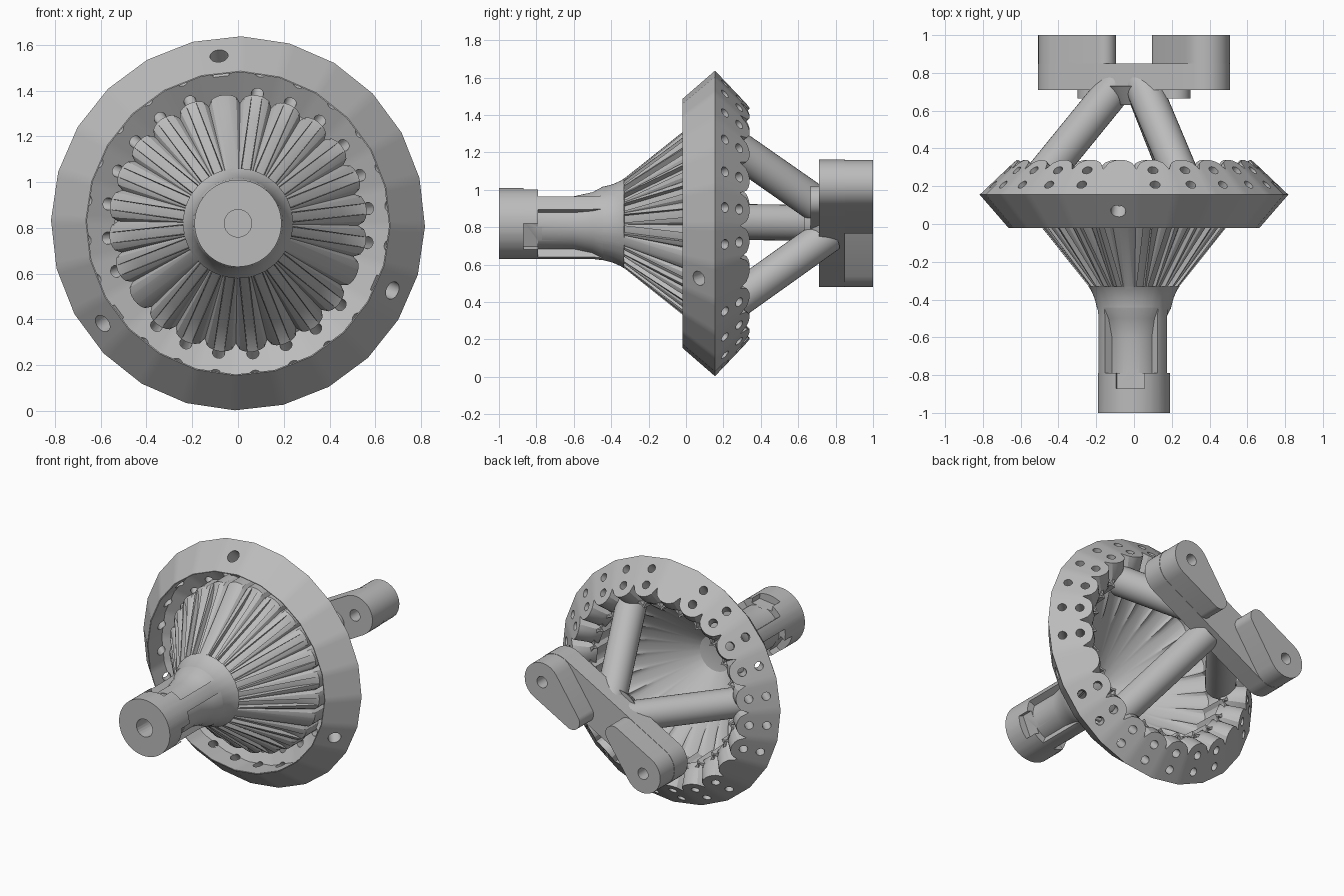
import bpy, bmesh
from math import sin, cos, pi, radians, sqrt, acos
from mathutils import Vector, Matrix

if bpy.data.objects.get("Cube"):
    bpy.data.objects.remove(bpy.data.objects["Cube"])

AXIS_Z = 0.82
SECTORS = 24
HALF = pi / SECTORS
FIRST = radians(8.5)          # middle of the first ring facet, clockwise from the top
MOUNTS = [radians(-6.5 + 120 * k) for k in range(3)]
LEGS = [radians(31 + 120 * k) for k in range(3)]
PLAIN = (7, 15, 23)           # sectors without small holes or grooves

grey = bpy.data.materials.new("plain_grey")
grey.use_nodes = True
grey.diffuse_color = (0.5, 0.5, 0.5, 1)
grey.node_tree.nodes["Principled BSDF"].inputs["Base Color"].default_value = (0.5, 0.5, 0.5, 1)


def at(a, r, y):
    """Point around the model's y axis."""
    return Vector((r * sin(a), y, AXIS_Z + r * cos(a)))


def finish(bm, name, smooth=True):
    bmesh.ops.remove_doubles(bm, verts=bm.verts, dist=1e-5)
    bmesh.ops.recalc_face_normals(bm, faces=bm.faces)
    mesh = bpy.data.meshes.new(name)
    bm.to_mesh(mesh)
    bm.free()
    obj = bpy.data.objects.new(name, mesh)
    bpy.context.collection.objects.link(obj)
    mesh.materials.append(grey)
    if smooth:
        shade(obj)
    return obj


def shade(obj):
    bpy.ops.object.select_all(action='DESELECT')
    obj.select_set(True)
    bpy.context.view_layer.objects.active = obj
    bpy.ops.object.shade_smooth_by_angle(angle=radians(28))


def skin(bm, columns, closed, wrap=True):
    """Join neighbouring columns of points, all around or as a capped arc."""
    cols = [[bm.verts.new(p) for p in c] for c in columns]
    n = len(cols[0])
    for c, d in zip(cols, cols[1:] + (cols[:1] if wrap else [])):
        for j in range(n if closed else n - 1):
            k = (j + 1) % n
            bm.faces.new((c[j], c[k], d[k], d[j]))
    if not wrap:
        bm.faces.new(cols[0])
        bm.faces.new(cols[-1])


def rod(bm, a, b, r1, r2=None, sides=24):
    d = b - a
    m = Matrix.Translation((a + b) / 2) @ d.to_track_quat('Z', 'Y').to_matrix().to_4x4()
    bmesh.ops.create_cone(bm, cap_ends=True, segments=sides, radius1=r1,
                          radius2=r1 if r2 is None else r2, depth=d.length, matrix=m)


def block(bm, ang, r, y, size):
    """Box whose local z points radially outward."""
    m = Matrix.Translation(at(ang, r, y)) @ Matrix.Rotation(ang, 4, 'Y') @ Matrix.Diagonal((*size, 1))
    bmesh.ops.create_cube(bm, size=1, matrix=m)


def carve(obj, bm, name):
    cutter = finish(bm, name, False)
    cutter.hide_render = True
    cutter.hide_viewport = True
    mod = obj.modifiers.new("cut", 'BOOLEAN')
    mod.operation = 'DIFFERENCE'
    mod.solver = 'EXACT'
    mod.use_self = True
    mod.object = cutter
    bpy.context.view_layer.update()
    dg = bpy.context.evaluated_depsgraph_get()
    result = bpy.data.meshes.new_from_object(obj.evaluated_get(dg))
    obj.modifiers.clear()
    obj.data = result
    bpy.data.objects.remove(cutter)


# Faceted ring with rounded tabs along its rear edge
columns = []
STEPS = 8
for s in range(SECTORS):
    mid = FIRST + s * 2 * HALF
    for i in range(STEPS):
        t = 2 * i / STEPS - 1
        f = cos(HALF) / cos(t * HALF)
        k = 0.05 * (1 - sqrt(1 - t * t))
        profile = [(-0.02, 0.665), (0.155, 0.817), (0.34 - k, 0.625 + k), (0.28 - k, 0.56 + k / 2),
                   (0.215, 0.525), (0.21, 0.525), (0.13, 0.662), (-0.02, 0.66)]
        columns.append([at(mid + t * HALF, r * f, y) for y, r in profile])
bm = bmesh.new()
skin(bm, columns, True)
ring = finish(bm, "faceted_ring", False)

# Two small holes per facet, and three large ones in the front slope
bm = bmesh.new()
for s in range(SECTORS):
    a = FIRST + s * 2 * HALF
    if s not in PLAIN:
        for y, r in ((0.21, 0.757), (0.285, 0.677)):
            rod(bm, at(a, r + 0.06, y + 0.06), at(a, r - 0.12, y - 0.12), 0.027, sides=16)
for a in MOUNTS:
    rod(bm, at(a, 0.79, 0.01), at(a, 0.66, 0.15), 0.04)
carve(ring, bm, "ring_hole_cutter")
shade(ring)

# Fluted cone and hub: y, radius, flute depth, groove depth
outer = [(-1, 0, 0, 0), (-1, .19, 0, 0), (-.5, .19, 0, 0), (-.44, .197, 0, 0), (-.39, .21, 0, 0),
         (-.35, .228, 0, 0), (-.332, .24, 0, 0), (-.33, .242, .008, .035), (-.02, .49, .03, .035),
         (.05, .55, .04, .02), (.07, .565, .04, 0), (.25, .565, .04, 0)]
inner = [(.25, .545, .04, 0), (.07, .54, .04, 0), (-.02, .44, .02, 0), (-.1, .36, 0, 0),
         (-.25, .2, 0, 0), (-.32, .12, 0, 0), (-.34, 0, 0, 0)]
columns = []
for s in range(SECTORS):
    mid = FIRST + s * 2 * HALF
    for i in range(10):
        column = []
        for y, r, flute, groove in outer + inner:
            g = min(0.7, 0.023 / (max(r, 0.01) * HALF))
            o = (-1, -(2 + g) / 3, -(1 + 2 * g) / 3, -g, -g * .98, 0, g * .98, g,
                 (1 + 2 * g) / 3, (2 + g) / 3)[i]
            dip = flute * (1 - sqrt(max(0, 1 - o * o)))
            if 4 <= i <= 6 and s not in PLAIN:
                dip += groove
            column.append(at(mid + o * HALF, r - dip, y))
        columns.append(column)
bm = bmesh.new()
skin(bm, columns, False)
cone = finish(bm, "fluted_cone_and_hub", False)

# Wide locking recesses around the hub with a notch each, and the centre bore
bm = bmesh.new()
recess = [(-.79, .145), (-.6, .145), (-.5, .167), (-.42, .21), (-.4, .3), (-.79, .3)]
for a in MOUNTS:
    arc = [a + radians(47) * i / 10 for i in range(-10, 11)]
    skin(bm, [[at(b, r, y) for y, r in recess] for b in arc], True, wrap=False)
    block(bm, a, 0.24, -0.82, (0.15, 0.10, 0.20))
rod(bm, at(0, 0, -1.1), at(0, 0, -0.75), 0.06)
carve(cone, bm, "hub_cutter")
shade(cone)

# Three tubular legs meeting behind the ring
for i, a in enumerate(LEGS):
    bm = bmesh.new()
    rod(bm, at(a, 0.53, 0.195), at(a, 0.07, 0.76), 0.096, sides=32)
    finish(bm, f"leg_{i + 1}")
bm = bmesh.new()
rod(bm, at(0, 0, 0.63), at(0, 0, 0.73), 0.09, 0.16, sides=32)
finish(bm, "leg_junction")

# Slanted rear bracket
TILT = radians(29)


def put(u, v, y):
    """Point in the bracket's slanted frame."""
    return Vector((u * cos(TILT) - v * sin(TILT), y, AXIS_Z + u * sin(TILT) + v * cos(TILT)))


def bar(name, c1, r1, c2, r2, y1, y2, holes=()):
    """Prism whose outline wraps two circles."""
    c1, c2 = Vector(c1), Vector(c2)
    d = c2 - c1
    phi = Vector((1, 0)).angle_signed(d) * -1
    b = acos((r1 - r2) / d.length)
    bm = bmesh.new()
    outline = []
    for c, r, start, sweep in ((c1, r1, phi + b, 2 * pi - 2 * b), (c2, r2, phi - b, 2 * b)):
        for i in range(17):
            a = start + sweep * i / 16
            outline.append(bm.verts.new(put(c.x + r * cos(a), c.y + r * sin(a), y1)))
    ext = bmesh.ops.extrude_face_region(bm, geom=[bm.faces.new(outline)], use_keep_orig=True)
    bmesh.ops.translate(bm, vec=(0, y2 - y1, 0),
                        verts=[v for v in ext["geom"] if isinstance(v, bmesh.types.BMVert)])
    obj = finish(bm, name, False)
    if holes:
        bm = bmesh.new()
        for u in holes:
            rod(bm, put(u, 0, y1 - 0.05), put(u, 0, y2 + 0.05), 0.038)
        carve(obj, bm, name + "_cutter")
    shade(obj)


END = 0.432
bar("bracket_base", (-END, 0), 0.132, (END, 0), 0.132, 0.71, 0.85, (-END, END))
bar("bracket_fillet", (-0.25, 0), 0.08, (0.25, 0), 0.08, 0.665, 0.72)
for side, label in ((1, "left"), (-1, "right")):
    bar("lug_" + label, (0.14 * side, -0.07 * side), 0.06, (END * side, 0), 0.13,
        0.849, 1.0, (END * side,))
